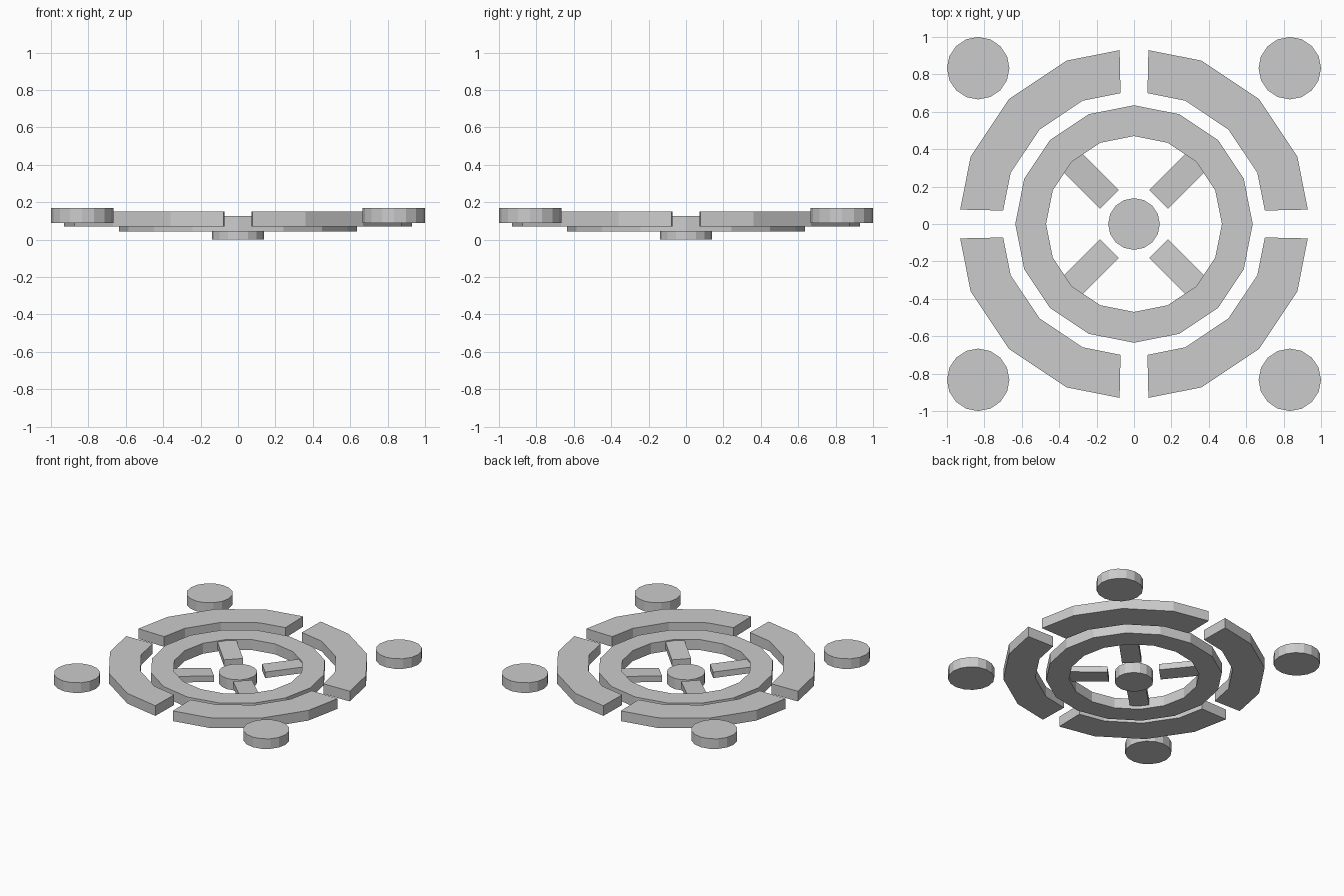
import bpy, bmesh, math
from mathutils import Vector

if "Cube" in bpy.data.objects:
    bpy.data.objects.remove(bpy.data.objects["Cube"])

SIDES = 16


def polar(r, deg):
    a = math.radians(deg)
    return Vector((r * math.cos(a), r * math.sin(a)))


def make_object(name, bm):
    bmesh.ops.recalc_face_normals(bm, faces=bm.faces)
    mesh = bpy.data.meshes.new(name)
    bm.to_mesh(mesh)
    bm.free()
    obj = bpy.data.objects.new(name, mesh)
    bpy.context.collection.objects.link(obj)
    return obj


def disc(name, x, y, radius, z0, z1):
    bpy.ops.mesh.primitive_cylinder_add(vertices=SIDES, radius=radius, depth=z1 - z0,
                                        location=(x, y, (z0 + z1) / 2))
    bpy.context.object.name = name


def band(name, outer, inner, z0, z1, closed):
    # rectangular section swept along matching outer and inner outlines
    bm = bmesh.new()
    loops = [[bm.verts.new((o.x, o.y, z1)), bm.verts.new((i.x, i.y, z1)),
              bm.verts.new((i.x, i.y, z0)), bm.verts.new((o.x, o.y, z0))]
             for o, i in zip(outer, inner)]
    n = len(loops)
    for k in range(n if closed else n - 1):
        a, b = loops[k], loops[(k + 1) % n]
        for j in range(4):
            bm.faces.new((a[j], a[(j + 1) % 4], b[(j + 1) % 4], b[j]))
    if not closed:
        bm.faces.new(loops[0])
        bm.faces.new(loops[-1])
    return make_object(name, bm)


# Central hub
disc("hub", 0, 0, 0.138, 0.0, 0.085)

# Inner ring
angles = [k * 360 / SIDES for k in range(SIDES)]
band("inner_ring", [polar(0.635, a) for a in angles],
     [polar(0.47, a) for a in angles], 0.044, 0.127, True)


# Outer ring quarters, trimmed to leave straight gaps
def quarter(r, gap):
    pts = [polar(r, a) for a in (22.5, 45, 67.5)]
    x = r + (pts[0].x - r) * gap / pts[0].y
    return [Vector((x, gap))] + pts + [Vector((gap, x))]


for q in range(4):
    arc = band(f"outer_arc_{q + 1}", quarter(0.945, 0.077), quarter(0.714, 0.072),
               0.069, 0.15, False)
    arc.rotation_euler.z = q * math.pi / 2

# Diagonal spokes rising gently into the ring, and corner discs
for q in range(4):
    bm = bmesh.new()
    ends = []
    for r, z0, z1 in ((0.187, 0.052, 0.1), (0.5, 0.072, 0.12)):
        ends.append([bm.verts.new((r, s * 0.07, z))
                     for s, z in ((-1, z0), (1, z0), (1, z1), (-1, z1))])
    a, b = ends
    bm.faces.new(a)
    bm.faces.new(b)
    for j in range(4):
        bm.faces.new((a[j], a[(j + 1) % 4], b[(j + 1) % 4], b[j]))
    spoke = make_object(f"spoke_{q + 1}", bm)
    spoke.rotation_euler.z = math.radians(45 + 90 * q)

    c = polar(0.833 * math.sqrt(2), 45 + 90 * q)
    disc(f"corner_disc_{q + 1}", c.x, c.y, 0.167, 0.09, 0.17)
